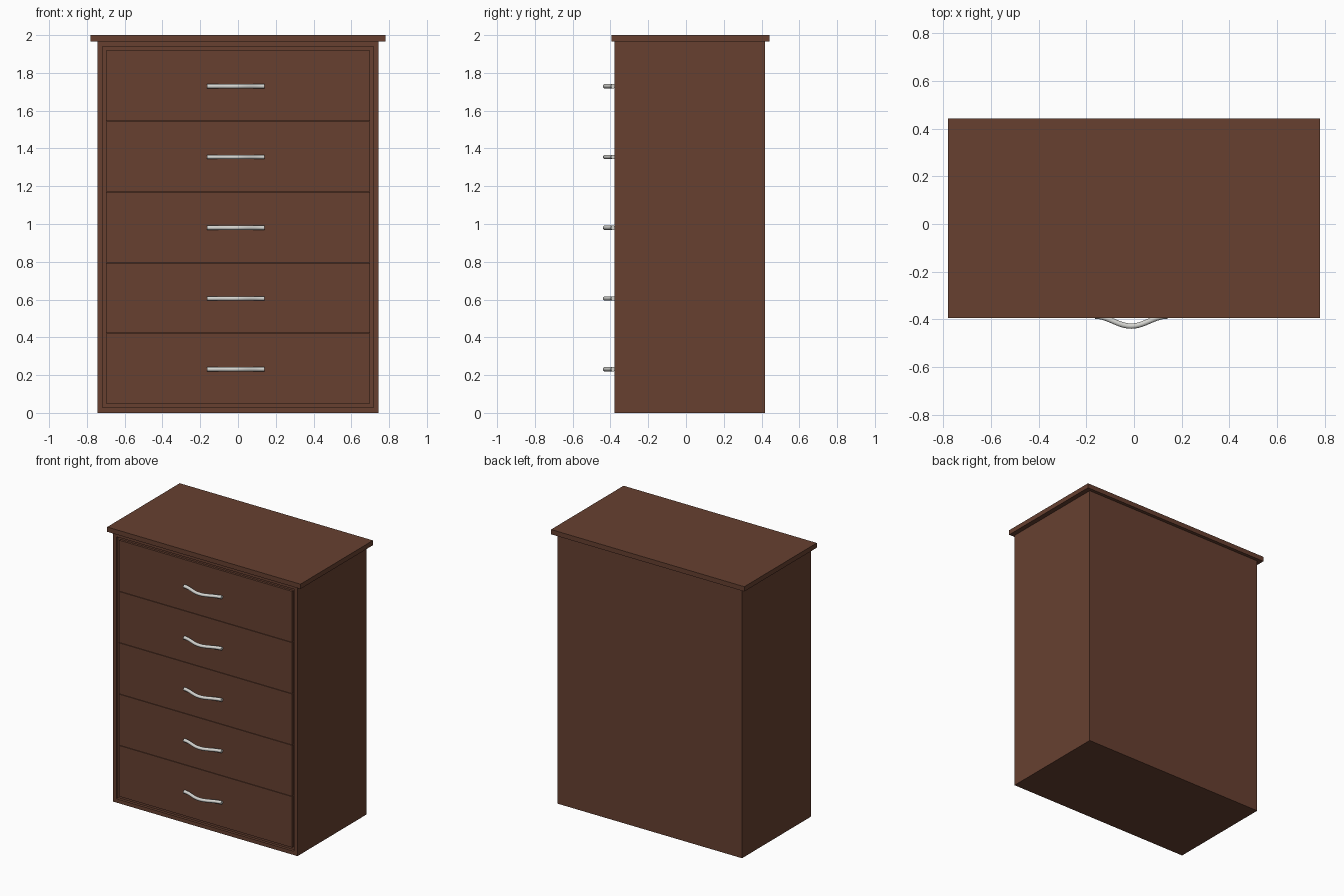
import bpy, bmesh, math
from mathutils import Vector

if "Cube" in bpy.data.objects:
    bpy.data.objects.remove(bpy.data.objects["Cube"])


def material(name, rgb):
    m = bpy.data.materials.new(name)
    m.diffuse_color = (*rgb, 1)
    m.use_nodes = True
    m.node_tree.nodes["Principled BSDF"].inputs["Base Color"].default_value = m.diffuse_color
    return m


wood = material("brown wood", (0.135, 0.051, 0.030))
metal = material("light metal", (0.66, 0.66, 0.63))


def finish(name, bm, mat):
    bmesh.ops.recalc_face_normals(bm, faces=bm.faces)
    me = bpy.data.meshes.new(name)
    bm.to_mesh(me)
    bm.free()
    me.materials.append(mat)
    ob = bpy.data.objects.new(name, me)
    bpy.context.collection.objects.link(ob)
    return ob


def box(lo, hi):
    bm = bmesh.new()
    bmesh.ops.create_cube(bm, size=1)
    for v in bm.verts:
        v.co = Vector([l + (c + 0.5) * (h - l) for c, l, h in zip(v.co, lo, hi)])
    return bm


# Cabinet body: front face inset to a frame, then a shallow recess
bm = box((-0.745, -0.378, 0), (0.745, 0.418, 1.967))
bm.normal_update()
front = [f for f in bm.faces if f.normal.y < -0.9]
bmesh.ops.inset_region(bm, faces=front, thickness=0.039)
hole = bmesh.ops.extrude_face_region(bm, geom=front)["geom"]
bmesh.ops.delete(bm, geom=front, context="FACES")
for v in hole:
    if isinstance(v, bmesh.types.BMVert):
        v.co.y += 0.02
finish("cabinet_body", bm, wood)

# Overhanging top board
finish("top_board", box((-0.78, -0.394, 1.965), (0.78, 0.442, 2.0)), wood)


# Bowed bar handle: octagonal section swept along a bell curve
def handle(name, z):
    bm = bmesh.new()
    n, k, r = 20, 8, 0.0115
    cx, half = -0.012, 0.152
    path = lambda t: Vector((cx + half * t, -0.386 - 0.042 * (0.5 + 0.5 * math.cos(math.pi * t)), z))
    rings = []
    for i in range(n + 1):
        t = -1 + 2 * i / n
        d = (path(t + 0.01) - path(t - 0.01)).normalized()
        side = Vector((d.y, -d.x, 0))
        ring = []
        for j in range(k):
            a = 2 * math.pi * (j + 0.5) / k
            off = (side * math.cos(a) + Vector((0, 0, 1)) * math.sin(a)) * r * 1.05
            ring.append(bm.verts.new(path(t) + off))
        rings.append(ring)
    for a, b in zip(rings, rings[1:]):
        for j in range(k):
            bm.faces.new((a[j], a[(j + 1) % k], b[(j + 1) % k], b[j]))
    bm.faces.new(rings[0])
    bm.faces.new(rings[-1])
    ob = finish(name, bm, metal)
    for p in ob.data.polygons:
        p.use_smooth = len(p.vertices) == 4


# Five drawers with handles
pitch = 0.3745
for i in range(5):
    z0 = 0.047 + i * pitch
    finish(f"drawer_front_{i + 1}",
           box((-0.698, -0.374, z0 + 0.0015), (0.698, -0.35, z0 + pitch - 0.0015)), wood)
    handle(f"drawer_handle_{i + 1}", z0 + pitch / 2 - 0.003)
